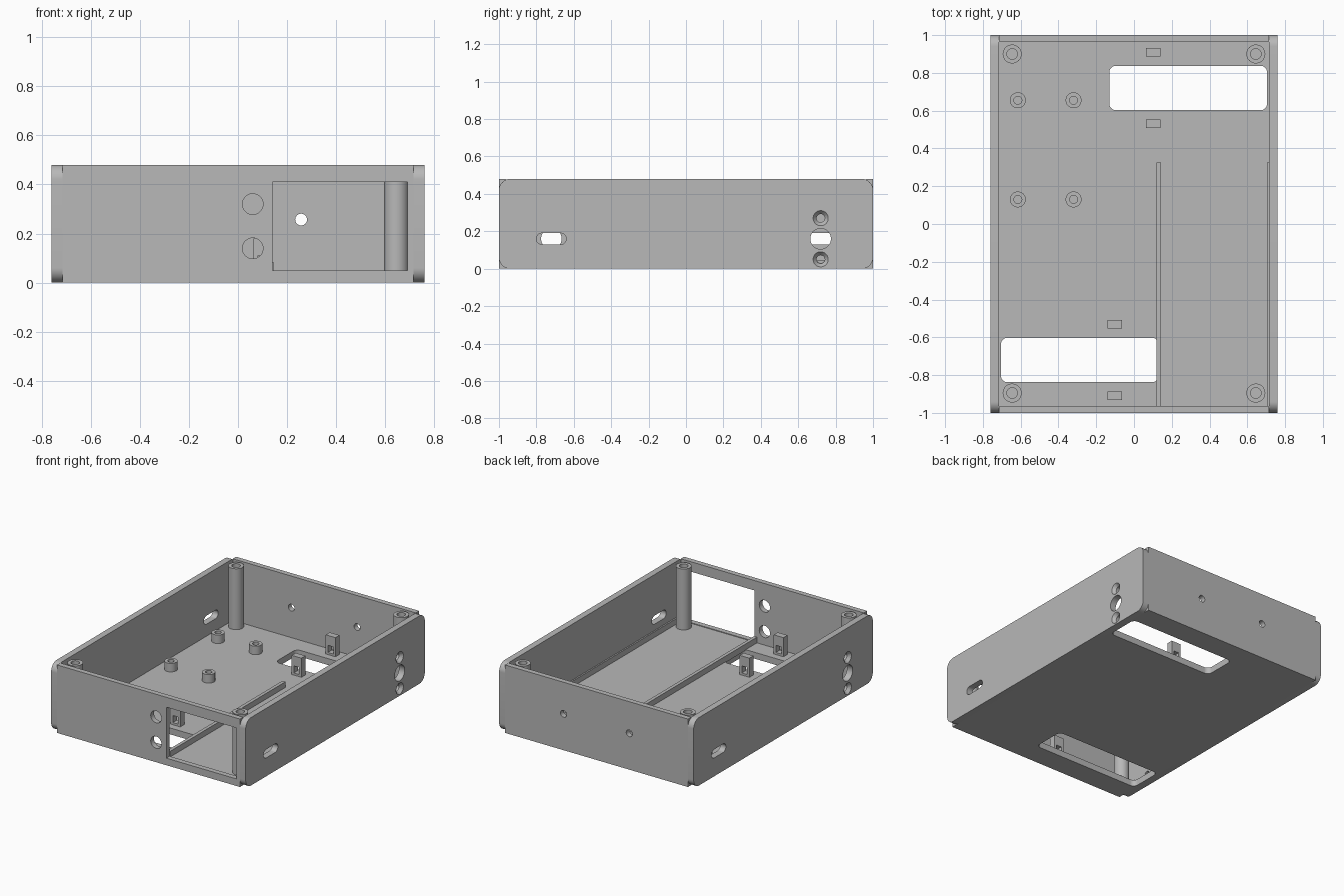
import bpy, bmesh
from math import cos, sin, pi, radians

if "Cube" in bpy.data.objects:
    bpy.data.objects.remove(bpy.data.objects["Cube"], do_unlink=True)

grey = bpy.data.materials.new("plain grey")
grey.use_nodes = True
grey.diffuse_color = (0.48, 0.48, 0.48, 1)
grey.node_tree.nodes["Principled BSDF"].inputs["Base Color"].default_value = grey.diffuse_color

X, Y, H = 0.76, 1.0, 0.48          # half width, half length, height
SIDE, END, FLOOR = 0.045, 0.037, 0.045   # wall and floor thickness
IN_X, IN_Y = X - SIDE, Y - END


def outline(cu, cv, w, h, r=0.0, steps=12):
    """Rounded rectangle; a full radius gives a circle or a slot."""
    pts = []
    for q, (su, sv) in enumerate([(1, 1), (-1, 1), (-1, -1), (1, -1)]):
        for i in range(steps + 1 if r else 1):
            a = (q + i / steps) * pi / 2
            p = (cu + su * (w / 2 - r) + r * cos(a), cv + sv * (h / 2 - r) + r * sin(a)) if r \
                else (cu + su * w / 2, cv + sv * h / 2)
            if not any(abs(p[0] - o[0]) + abs(p[1] - o[1]) < 1e-5 for o in pts):
                pts.append(p)
    return pts


def circle(cu, cv, r):
    return outline(cu, cv, 2 * r, 2 * r, r)


def loft(name, axis, a, b, start, end=None):
    """Solid between two matching outlines at depths a and b on an axis."""
    place = {"x": lambda u, v, d: (d, u, v),
             "y": lambda u, v, d: (u, d, v),
             "z": lambda u, v, d: (u, v, d)}[axis]
    bm = bmesh.new()
    rings = [[bm.verts.new(place(u, v, d)) for u, v in pts]
             for d, pts in ((a, start), (b, end or start))]
    n = len(start)
    for ring in rings:
        bm.faces.new(ring)
    for i in range(n):
        j = (i + 1) % n
        bm.faces.new((rings[0][i], rings[0][j], rings[1][j], rings[1][i]))
    bmesh.ops.recalc_face_normals(bm, faces=bm.faces)
    mesh = bpy.data.meshes.new(name)
    bm.to_mesh(mesh)
    bm.free()
    mesh.materials.append(grey)
    ob = bpy.data.objects.new(name, mesh)
    bpy.context.collection.objects.link(ob)
    return ob


def cut(ob, cutters):
    """Subtract the cutters, then discard them."""
    for c in cutters:
        c.hide_render = True
        mod = ob.modifiers.new("cut", "BOOLEAN")
        mod.operation, mod.solver, mod.object = "DIFFERENCE", "EXACT", c
    bpy.context.view_layer.update()
    mesh = bpy.data.meshes.new_from_object(ob.evaluated_get(bpy.context.evaluated_depsgraph_get()))
    ob.modifiers.clear()
    ob.data = mesh
    for c in cutters:
        bpy.data.objects.remove(c, do_unlink=True)
    return ob


parts = []

# Floor with two rounded vents
floor = loft("floor", "z", 0, FLOOR, outline(0, 0, 2 * IN_X, 2 * IN_Y))
parts.append(cut(floor, [loft("vent", "z", -0.1, 0.1,
                              outline(s * 0.287, s * 0.72, 0.835, 0.235, 0.035)) for s in (1, -1)]))

# Side walls with rounded corners, a slot, a plug hole and countersunk screw holes
for s, side in ((1, "left"), (-1, "right")):
    wall = loft(side + "_wall", "x", s * IN_X, s * X, outline(0, H / 2, 2 * Y, H, 0.06))
    holes = [loft("slot", "x", s * 0.6, s * 0.9, outline(-s * 0.72, 0.16, 0.16, 0.06, 0.03)),
             loft("plug_hole", "x", s * 0.6, s * 0.9, circle(s * 0.72, 0.16, 0.055))]
    for z in (0.05, 0.27):
        holes.append(loft("screw_hole", "x", s * 0.6, s * 0.9, circle(s * 0.72, z, 0.022)))
        holes.append(loft("countersink", "x", s * (X - 0.022), s * (X + 0.002),
                          circle(s * 0.72, z, 0.022), circle(s * 0.72, z, 0.042)))
    parts.append(cut(wall, holes))

# Front wall with a window and two button holes
panel = outline(0, H / 2, 2 * IN_X, H)
front = loft("front_wall", "y", -Y, -IN_Y, panel)
parts.append(cut(front, [loft("window", "y", -1.1, -0.9, outline(0.415, 0.23, 0.55, 0.36))] +
                 [loft("button_hole", "y", -1.1, -0.9, circle(0.06, z, 0.042)) for z in (0.14, 0.32)]))

# Back wall with two small holes
back = loft("back_wall", "y", IN_Y, Y, panel)
parts.append(cut(back, [loft("hole", "y", 0.9, 1.1, circle(x, 0.257, 0.024)) for x in (-0.257, 0.257)]))


def tube(name, x, y, top, r, bore, depth):
    post = loft(name, "z", FLOOR - 0.01, top, circle(x, y, r))
    parts.append(cut(post, [loft("bore", "z", top - depth, top + 0.1, circle(x, y, bore))]))


# Tall corner posts
for x in (-0.645, 0.645):
    for y in (-0.895, 0.9):
        tube("corner_post", x, y, H - 0.005, 0.05, 0.028, 0.15)

# Short board standoffs
for x in (-0.615, -0.32):
    for y in (0.13, 0.655):
        tube("standoff", x, y, 0.105, 0.042, 0.021, 0.05)

# Cable tie blocks beside each vent
for s in (1, -1):
    for y in (0.53, 0.91):
        block = loft("tie_block", "z", FLOOR - 0.01, 0.18, outline(s * 0.102, s * y, 0.076, 0.045))
        parts.append(cut(block, [loft("tie_hole", "y", s * (y - 0.1), s * (y + 0.1),
                                      outline(s * 0.102, 0.085, 0.042, 0.05))]))

# Guide rails behind the window
for name, x, w in (("guide_rail", 0.132, 0.024), ("wall_rail", 0.711, 0.012)):
    parts.append(loft(name, "z", FLOOR - 0.005, 0.085, outline(x, -0.319, w, 1.288)))

# Smooth round surfaces, keep edges sharp
bpy.ops.object.select_all(action="DESELECT")
for ob in parts:
    ob.select_set(True)
bpy.context.view_layer.objects.active = parts[0]
bpy.ops.object.shade_smooth_by_angle(angle=radians(30))
